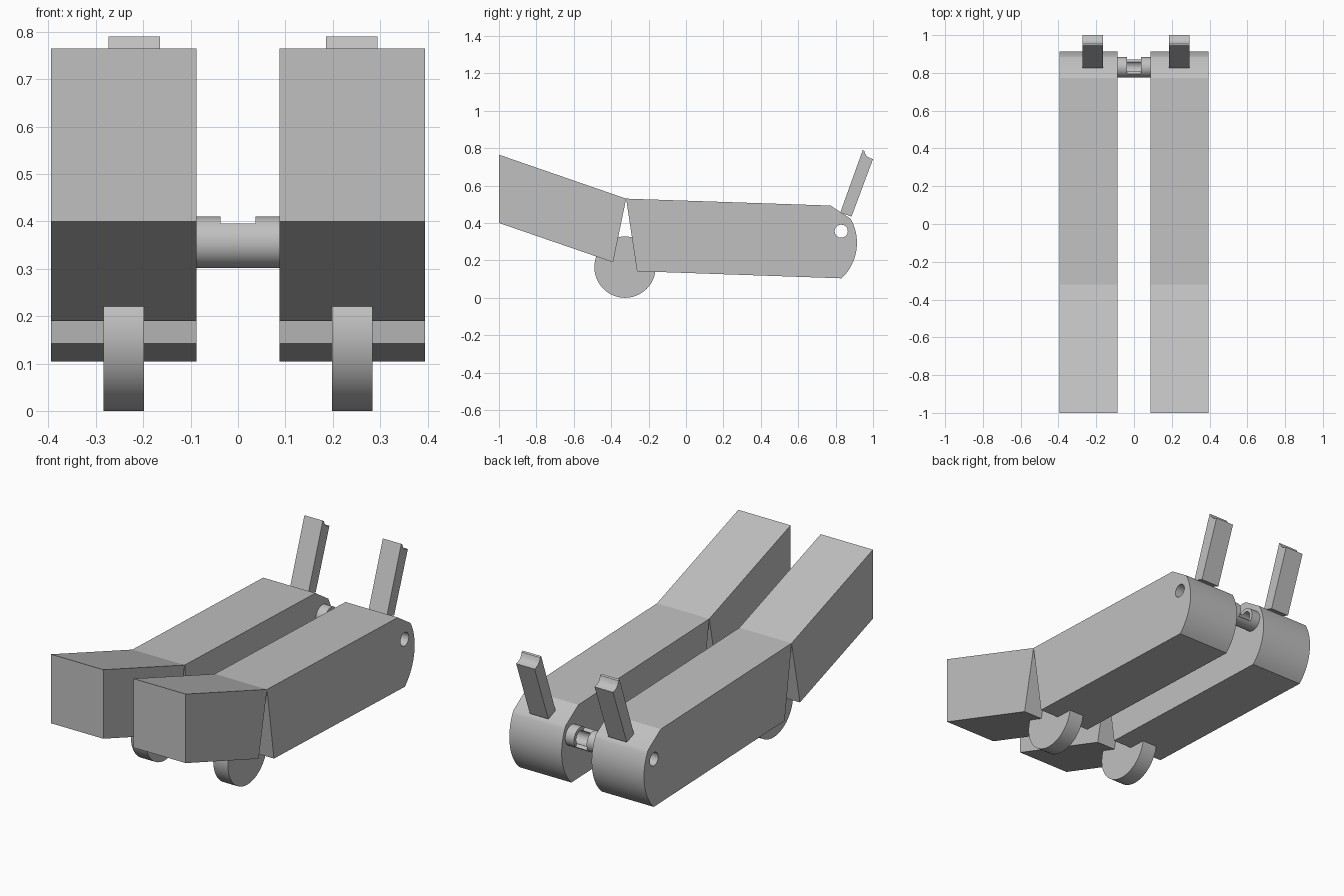
import bpy
import bmesh
from math import cos, sin, radians

cube = bpy.data.objects.get("Cube")
if cube:
    bpy.data.objects.remove(cube, do_unlink=True)

# One plain grey for everything
GREY = (0.53, 0.53, 0.53, 1)
grey = bpy.data.materials.new("plain grey")
grey.use_nodes = True
grey.diffuse_color = GREY
grey.node_tree.nodes["Principled BSDF"].inputs["Base Color"].default_value = GREY


def arc(cy, cz, r, start, end, steps):
    """Points on an arc in the side (y, z) plane, angles in degrees."""
    angles = [radians(start + (end - start) * i / steps) for i in range(steps + 1)]
    return [(cy + r * cos(a), cz + r * sin(a)) for a in angles]


def circle(cy, cz, r, steps):
    return arc(cy, cz, r, 0, 360, steps)[:-1]


def prism(name, profile, x0, x1):
    """Extrude a side profile across the model from x0 to x1."""
    bm = bmesh.new()
    face = bm.faces.new([bm.verts.new((x0, y, z)) for y, z in profile])
    ext = bmesh.ops.extrude_face_region(bm, geom=[face])["geom"]
    moved = [v for v in ext if isinstance(v, bmesh.types.BMVert)]
    bmesh.ops.translate(bm, verts=moved, vec=(x1 - x0, 0, 0))
    bmesh.ops.recalc_face_normals(bm, faces=bm.faces)
    mesh = bpy.data.meshes.new(name)
    bm.to_mesh(mesh)
    bm.free()
    mesh.materials.append(grey)
    obj = bpy.data.objects.new(name, mesh)
    bpy.context.collection.objects.link(obj)
    return obj


def select(obj):
    bpy.ops.object.select_all(action="DESELECT")
    obj.select_set(True)
    bpy.context.view_layer.objects.active = obj


def cut(obj, profile, x0, x1):
    """Cut a prism out of obj and discard the cutter."""
    cutter = prism("cutter", profile, x0, x1)
    cutter.hide_render = True
    mod = obj.modifiers.new("cut", "BOOLEAN")
    mod.operation = "DIFFERENCE"
    mod.solver = "EXACT"
    mod.object = cutter
    select(obj)
    bpy.ops.object.modifier_apply(modifier=mod.name)
    bpy.data.objects.remove(cutter, do_unlink=True)


def smooth(obj):
    select(obj)
    bpy.ops.object.shade_smooth_by_angle(angle=radians(30))


AXLE_Y, AXLE_Z = 0.83, 0.356
bore = circle(AXLE_Y, AXLE_Z, 0.035, 32)

front_profile = [(-1, 0.765), (-1, 0.4), (-0.39, 0.19), (-0.32, 0.53)]
rear_profile = ([(-0.32, 0.53), (-0.262, 0.142)]
                + arc(0.653, 0.294, 0.261, -46.7, 29.6, 20)
                + [(0.773, 0.493)])
lever_profile = [(0.825, 0.456), (0.885, 0.434), (1.0, 0.742), (0.985, 0.746),
                 (0.969, 0.755), (0.959, 0.768), (0.953, 0.785), (0.945, 0.79)]

for side, block_x, lever_x in (("right", -0.241, -0.219), ("left", 0.241, 0.24)):
    # Raised front box and long rear box with a rounded end
    left, right = block_x - 0.153, block_x + 0.153
    prism(side + "_front_block", front_profile, left, right)
    rear = prism(side + "_rear_block", rear_profile, left, right)
    cut(rear, bore, -0.6, 0.6)
    smooth(rear)
    # Wheel under the joint
    smooth(prism(side + "_wheel", circle(-0.326, 0.164, 0.164, 64),
                 block_x - 0.043, block_x + 0.043))
    # Leaning lever with a scooped tip
    smooth(prism(side + "_lever", lever_profile, lever_x - 0.054, lever_x + 0.054))

# Hollow axle, its middle cut open along a diagonal
axle = prism("axle_tube", circle(AXLE_Y, AXLE_Z, 0.054, 48), -0.088, 0.088)
cut(axle, bore, -0.6, 0.6)
open_half = [(AXLE_Y + dy + 0.002, AXLE_Z + dz + 0.002)
             for dy, dz in ((-0.1, 0.1), (0.1, -0.1), (0.3, 0.1), (0.1, 0.3))]
cut(axle, open_half, -0.037, 0.037)
smooth(axle)
